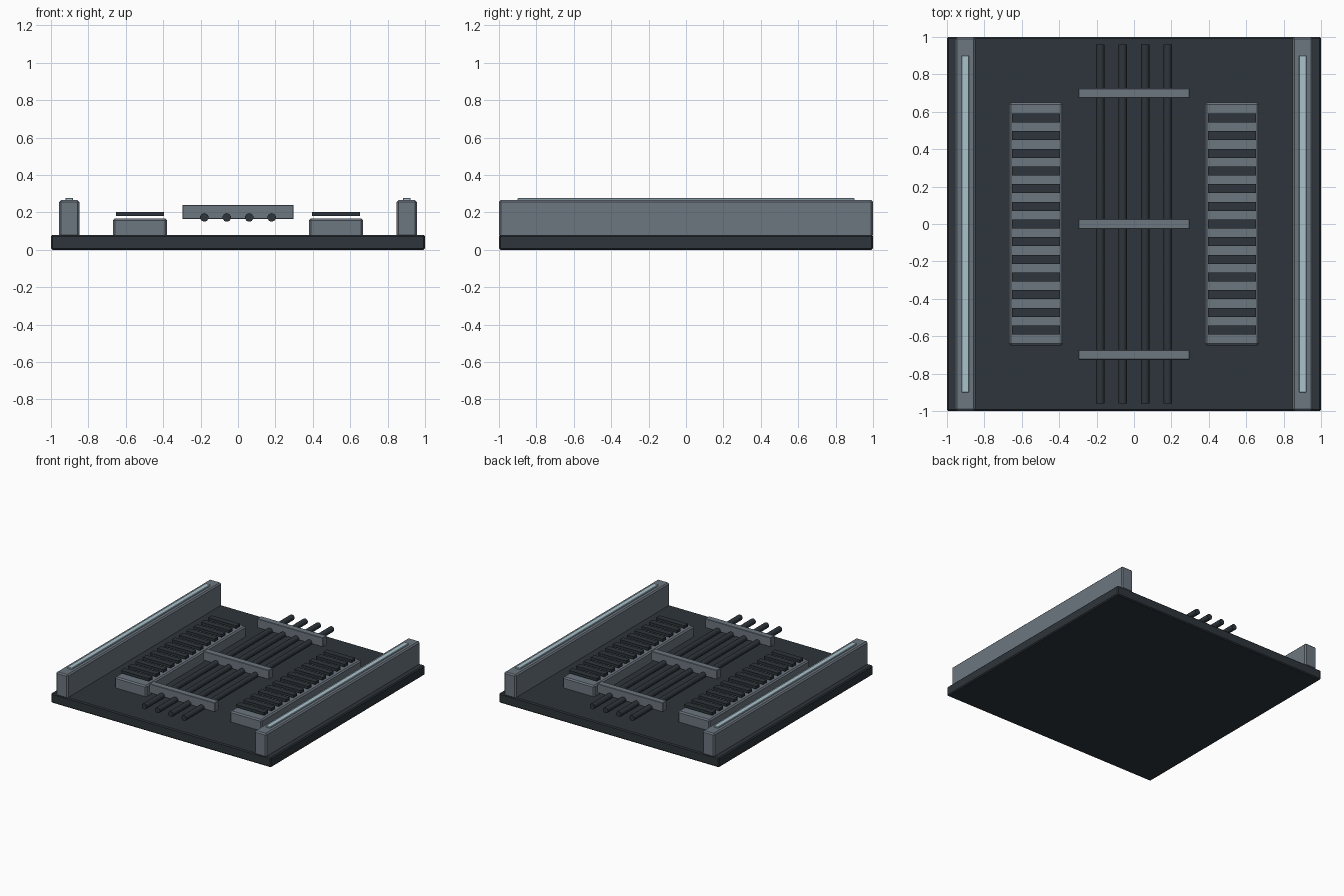
import bpy
import math

old = bpy.data.objects.get("Cube")
if old:
    bpy.data.objects.remove(old, do_unlink=True)


def material(name, color):
    m = bpy.data.materials.new(name)
    m.use_nodes = True
    m.diffuse_color = (*color, 1)
    m.node_tree.nodes["Principled BSDF"].inputs["Base Color"].default_value = (*color, 1)
    return m


dark = material("dark slate", (0.027, 0.035, 0.043))
grey = material("steel grey", (0.150, 0.180, 0.215))
glow = material("pale blue", (0.40, 0.54, 0.60))


def finish(obj, name, mat, bevel):
    obj.name = name
    obj.data.materials.append(mat)
    if bevel:
        mod = obj.modifiers.new("edge bevel", 'BEVEL')
        mod.width = bevel
        mod.segments = 1
        mod.limit_method = 'ANGLE'
    return obj


def box(name, center, size, mat, bevel=0.0):
    bpy.ops.mesh.primitive_cube_add(size=1, location=center)
    obj = bpy.context.object
    obj.scale = size
    bpy.ops.object.transform_apply(location=False, rotation=False, scale=True)
    return finish(obj, name, mat, bevel)


# Floor plate
box("floor_plate", (0, 0, 0.04), (2, 2, 0.08), dark, 0.008)

# Side walls with light strips, and slatted vents
for side, s in (("left", 1), ("right", -1)):
    box(side + "_wall", (0.902 * s, 0, 0.168), (0.108, 2, 0.195), grey, 0.01)
    box(side + "_light_strip", (0.902 * s, 0, 0.268), (0.042, 1.8, 0.018), glow, 0.003)
    box(side + "_vent_base", (0.524 * s, 0, 0.118), (0.288, 1.3, 0.1), grey, 0.01)
    for i in range(13):
        y = (i - 6) * 0.0945
        box(f"{side}_vent_slat_{i + 1}", (0.524 * s, y, 0.192), (0.255, 0.048, 0.022), dark)

# Pipes along the middle
for i in range(4):
    bpy.ops.mesh.primitive_cylinder_add(
        vertices=10, radius=0.023, depth=1.92,
        location=((i - 1.5) * 0.12, 0, 0.173), rotation=(math.pi / 2, 0, 0))
    pipe = finish(bpy.context.object, f"pipe_{i + 1}", dark, 0)
    bpy.ops.object.shade_smooth_by_angle(angle=math.radians(40))

# Clamps across the pipes
for name, y in (("front", -0.7), ("middle", 0), ("back", 0.7)):
    box(name + "_pipe_clamp", (0, y, 0.202), (0.596, 0.052, 0.076), grey, 0.003)
